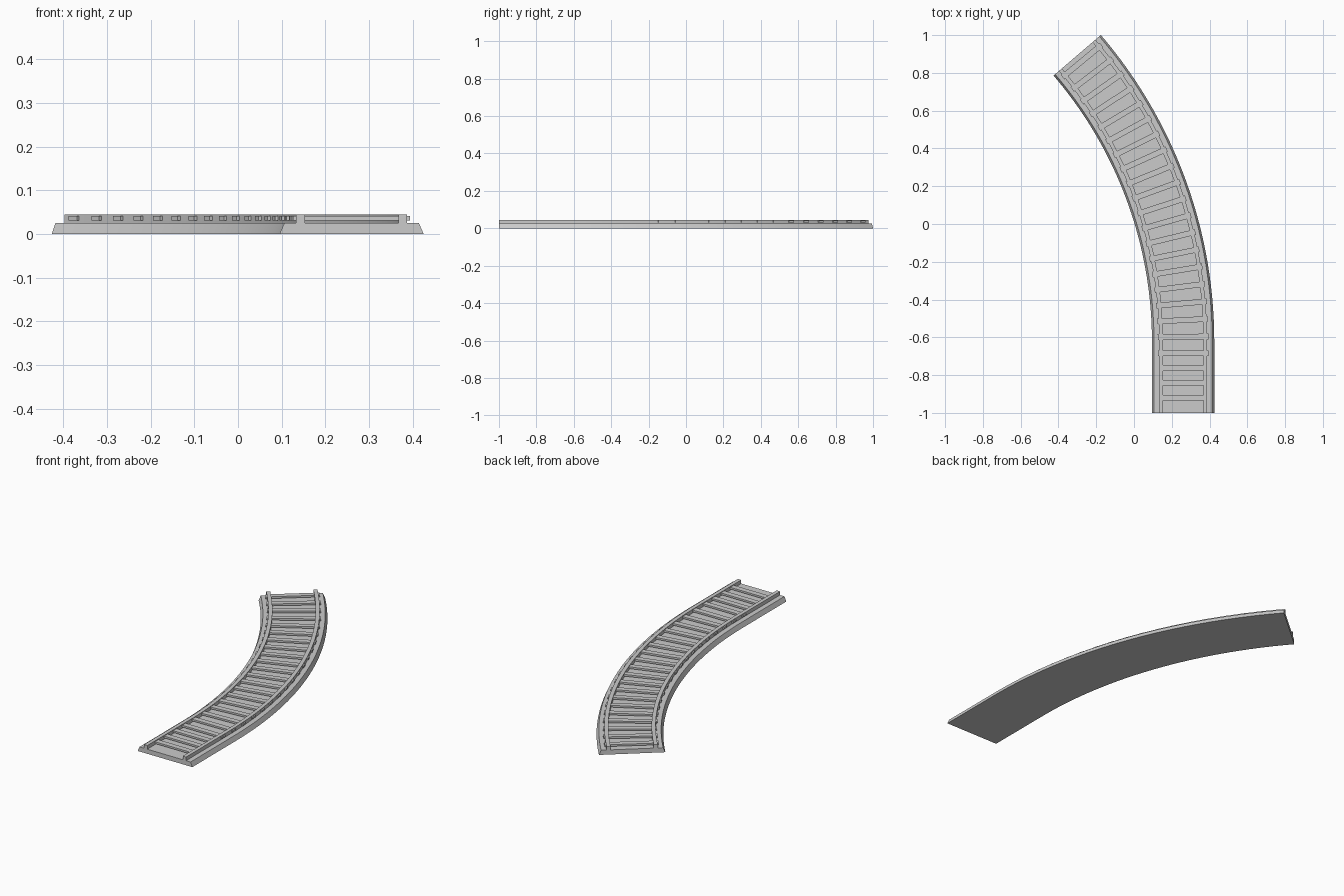
import bpy, bmesh, math

if "Cube" in bpy.data.objects:
    bpy.data.objects.remove(bpy.data.objects["Cube"])

# Track centre line: short straight, then a left-hand arc
X0, STRAIGHT, R, ANGLE = 0.26, 0.377, 2.33, math.radians(40.6)
TOTAL = STRAIGHT + R * ANGLE


def frame(s):
    """Centre point and heading at distance s along the track."""
    if s <= STRAIGHT:
        return X0, -1 + s, 0.0
    a = (s - STRAIGHT) / R
    return X0 - R * (1 - math.cos(a)), -1 + STRAIGHT + R * math.sin(a), a


def place(s, off, z):
    x, y, a = frame(s)
    return (x + off * math.cos(a), y + off * math.sin(a), z)


def finish(bm, name):
    bmesh.ops.recalc_face_normals(bm, faces=bm.faces)
    me = bpy.data.meshes.new(name)
    bm.to_mesh(me)
    bm.free()
    ob = bpy.data.objects.new(name, me)
    bpy.context.collection.objects.link(ob)
    return ob


def sweep(name, profile, segs=40):
    """Carry a closed (offset, z) profile along the track."""
    stations = [0] + [STRAIGHT + R * ANGLE * i / segs for i in range(segs + 1)]
    bm = bmesh.new()
    rings = [[bm.verts.new(place(s, o, z)) for o, z in profile] for s in stations]
    n = len(profile)
    for a, b in zip(rings, rings[1:]):
        for i in range(n):
            j = (i + 1) % n
            bm.faces.new((a[i], a[j], b[j], b[i]))
    bm.faces.new(rings[0])
    bm.faces.new(rings[-1])
    ob = finish(bm, name)
    bpy.context.view_layer.objects.active = ob
    ob.select_set(True)
    bpy.ops.object.shade_smooth_by_angle(angle=math.radians(30))
    ob.select_set(False)


def sleeper(name, s, half, thick=0.03, z0=0.031, z1=0.041):
    """Straight crosswise bar running through both rails."""
    x, y, a = frame(s)
    bm = bmesh.new()
    bmesh.ops.create_cube(bm, size=1)
    for v in bm.verts:
        v.co.x *= 2 * half
        v.co.y *= thick
        v.co.z *= z1 - z0
    ob = finish(bm, name)
    ob.location = (x, y, (z0 + z1) / 2)
    ob.rotation_euler.z = a


# Ballast bed with sloping sides
sweep("track_bed", [(-0.165, 0), (0.165, 0), (0.154, 0.025), (-0.154, 0.025)])

# Pair of rails
for side, name in ((-1, "rail_left"), (1, "rail_right")):
    sweep(name, [(side * 0.107, 0.024), (side * 0.127, 0.024),
                 (side * 0.127, 0.045), (side * 0.107, 0.045)])

# Sleepers on the straight stop inside the rails
for i, s in enumerate((0.08, 0.16, 0.238)):
    sleeper(f"sleeper_straight_{i}", s, 0.12)

# Sleepers on the curve poke out past the rails
COUNT, FIRST = 20, 0.315
for i in range(COUNT):
    s = FIRST + (TOTAL - 0.04 - FIRST) * i / (COUNT - 1)
    sleeper(f"sleeper_curve_{i}", s, 0.134)
